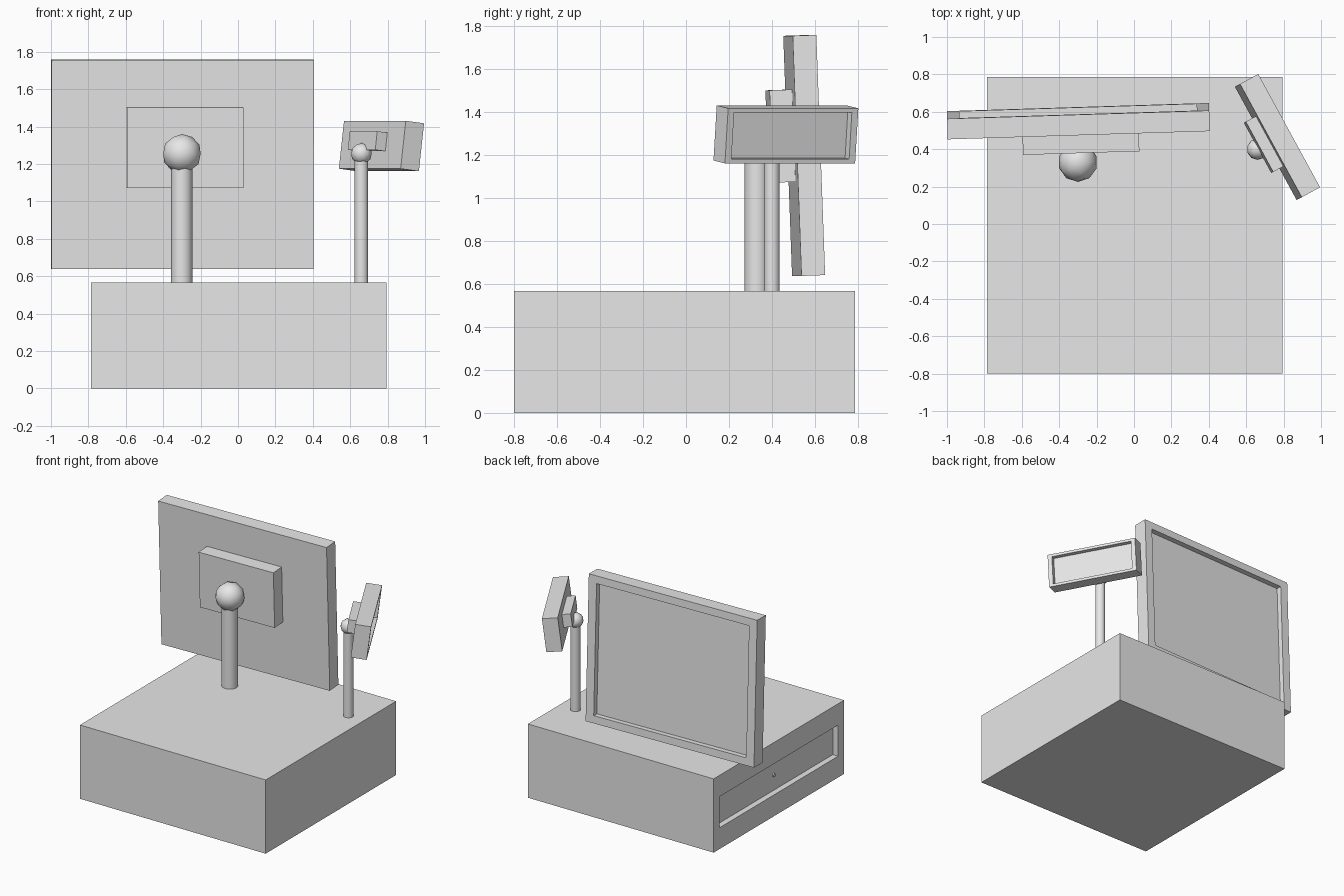
import bpy, bmesh
from math import radians
from mathutils import Matrix, Vector

cube = bpy.data.objects.get("Cube")
if cube:
    bpy.data.objects.remove(cube, do_unlink=True)

grey = bpy.data.materials.new("light grey")
grey.use_nodes = True
grey.diffuse_color = (0.8, 0.8, 0.8, 1)
grey.node_tree.nodes["Principled BSDF"].inputs["Base Color"].default_value = (0.8, 0.8, 0.8, 1)


def finish(name, bm, matrix, smooth=False):
    """Turn a bmesh into a named, placed object."""
    mesh = bpy.data.meshes.new(name)
    bmesh.ops.recalc_face_normals(bm, faces=bm.faces)
    for f in bm.faces:
        f.smooth = smooth and len(f.verts) <= 4
    bm.to_mesh(mesh)
    bm.free()
    mesh.materials.append(grey)
    obj = bpy.data.objects.new(name, mesh)
    obj.matrix_world = matrix
    bpy.context.collection.objects.link(obj)
    return obj


def box(name, size, matrix, side=None, border=None, depth=0):
    """Box, with an optional framed recess sunk into the face towards `side`."""
    bm = bmesh.new()
    bmesh.ops.create_cube(bm, size=1)
    bmesh.ops.scale(bm, vec=size, verts=bm.verts)
    if side:
        bm.normal_update()
        side = Vector(side)
        face = max(bm.faces, key=lambda f: f.normal.dot(side))
        bmesh.ops.inset_individual(bm, faces=[face], thickness=0.01)
        for v in face.verts:
            for i in range(3):
                if not side[i]:
                    v.co[i] = (size[i] / 2 - border[i]) * (1 if v.co[i] > 0 else -1)
        floor = bmesh.ops.extrude_discrete_faces(bm, faces=[face])["faces"][0]
        bmesh.ops.translate(bm, vec=-side * depth, verts=floor.verts)
    return finish(name, bm, matrix)


def stand(name, x, y, radius, bottom, ball_z, ball_radius):
    """Round post carrying a faceted ball joint."""
    bm = bmesh.new()
    bmesh.ops.create_cone(bm, cap_ends=True, segments=32, radius1=radius,
                          radius2=radius, depth=ball_z - bottom)
    finish(name + "_post", bm, Matrix.Translation((x, y, (ball_z + bottom) / 2)), True)
    bm = bmesh.new()
    bmesh.ops.create_icosphere(bm, subdivisions=2, radius=ball_radius)
    finish(name + "_ball_joint", bm, Matrix.Translation((x, y, ball_z)), True)


def display(name, size, centre, yaw, tilt, border, depth, plate_size, plate_offset):
    """Framed screen facing local +y with a mounting plate on its rear."""
    place = (Matrix.Translation(centre) @ Matrix.Rotation(radians(yaw), 4, "Z")
             @ Matrix.Rotation(radians(tilt), 4, "X"))
    box(name + "_screen", size, place, (0, 1, 0), border, depth)
    px, pz = plate_offset
    py = -(size[1] + plate_size[1]) / 2
    box(name + "_mount_plate", plate_size, place @ Matrix.Translation((px, py, pz)))


# Base with the drawer recess on its side
top = 0.567
box("base", (1.58, 1.585, top), Matrix.Translation((0.005, -0.007, top / 2)),
    (-1, 0, 0), (0, 0.073, 0.164), 0.045)

# Small round lock on the drawer front
bm = bmesh.new()
bmesh.ops.create_cone(bm, cap_ends=True, segments=16, radius1=0.013, radius2=0.013, depth=0.02)
finish("drawer_lock", bm, Matrix.Translation((-0.74, -0.007, top / 2))
       @ Matrix.Rotation(radians(90), 4, "Y"), True)

# Operator display
stand("main", -0.3, 0.33, 0.057, top, 1.255, 0.105)
display("main", (1.402, 0.11, 1.118), (-0.2975, 0.55, 1.198), 1.8, 2.1,
        (0.066, 0, 0.058), 0.04, (0.622, 0.105, 0.43), (0.01, 0.094))

# Customer display
stand("customer", 0.66, 0.4, 0.036, top, 1.255, 0.057)
display("customer", (0.69, 0.112, 0.258), (0.767, 0.465, 1.296), -61.4, -7,
        (0.033, 0, 0.02), 0.04, (0.306, 0.062, 0.1), (0, 0.015))
